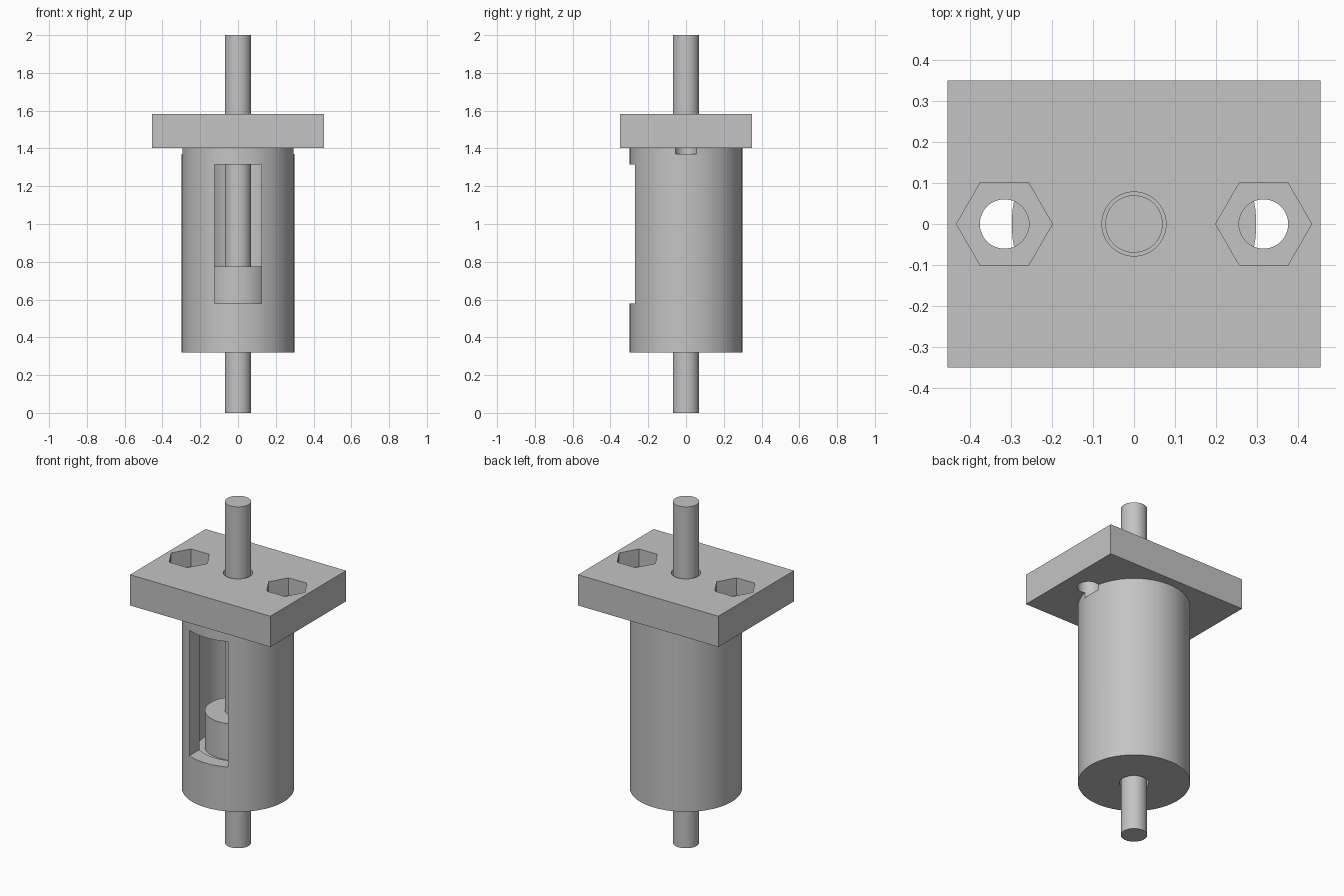
import bpy
import math

if "Cube" in bpy.data.objects:
    bpy.data.objects.remove(bpy.data.objects["Cube"], do_unlink=True)

grey = bpy.data.materials.new("plain grey")
grey.use_nodes = True
colour = (0.55, 0.55, 0.55, 1)
grey.diffuse_color = colour
grey.node_tree.nodes["Principled BSDF"].inputs["Base Color"].default_value = colour


def cylinder(name, radius, z0, z1, x=0, sides=96):
    bpy.ops.mesh.primitive_cylinder_add(vertices=sides, radius=radius, depth=z1 - z0,
                                        location=(x, 0, (z0 + z1) / 2))
    obj = bpy.context.object
    obj.name = name
    obj.data.materials.append(grey)
    return obj


def box(name, size, centre):
    bpy.ops.mesh.primitive_cube_add(size=1, location=centre)
    obj = bpy.context.object
    obj.name = name
    obj.scale = size
    bpy.ops.object.transform_apply(location=False, rotation=False, scale=True)
    obj.data.materials.append(grey)
    return obj


def cut(target, cutters):
    # Subtract each cutter in turn, then remove it
    for cutter in cutters:
        mod = target.modifiers.new("cut", 'BOOLEAN')
        mod.operation = 'DIFFERENCE'
        mod.solver = 'EXACT'
        mod.object = cutter
        bpy.ops.object.select_all(action='DESELECT')
        bpy.context.view_layer.objects.active = target
        target.select_set(True)
        bpy.ops.object.modifier_apply(modifier=mod.name)
        bpy.data.objects.remove(cutter, do_unlink=True)


def smooth(obj):
    bpy.ops.object.select_all(action='DESELECT')
    bpy.context.view_layer.objects.active = obj
    obj.select_set(True)
    bpy.ops.object.shade_smooth_by_angle(angle=math.radians(30))


rod_hole, bolt_x, bolt_radius = 0.078, 0.316, 0.06

# Hollow barrel with a front window and shallow bolt clearance notches
barrel = cylinder("barrel", 0.298, 0.32, 1.402)
cut(barrel, [
    cylinder("bore_cutter", 0.217, 0.56, 1.5),
    cylinder("rod_cutter", rod_hole, 0.2, 0.7),
    box("window_cutter", (0.25, 0.3, 0.735), (0, -0.25, 0.9475)),
] + [cylinder("notch_cutter", bolt_radius, 1.37, 1.5, s * bolt_x, 48) for s in (-1, 1)])

# Mounting plate with rod hole, bolt holes and hexagonal nut pockets
plate = box("mounting_plate", (0.91, 0.70, 0.18), (0, 0, 1.492))
cutters = [cylinder("rod_cutter", rod_hole, 1.3, 1.7)]
for s in (-1, 1):
    cutters.append(cylinder("bolt_cutter", bolt_radius, 1.3, 1.7, s * bolt_x, 48))
    hexagon = cylinder("pocket_cutter", 0.117, 1.48, 1.7, s * bolt_x, 6)
    hexagon.rotation_euler.z = math.radians(30)
    cutters.append(hexagon)
bpy.context.view_layer.update()
cut(plate, cutters)

# Sliding rod with its piston collar
rod = cylinder("rod", 0.07, 0, 2)
piston = cylinder("piston", 0.176, 0.562, 0.775)

for part in (barrel, plate, rod, piston):
    smooth(part)
